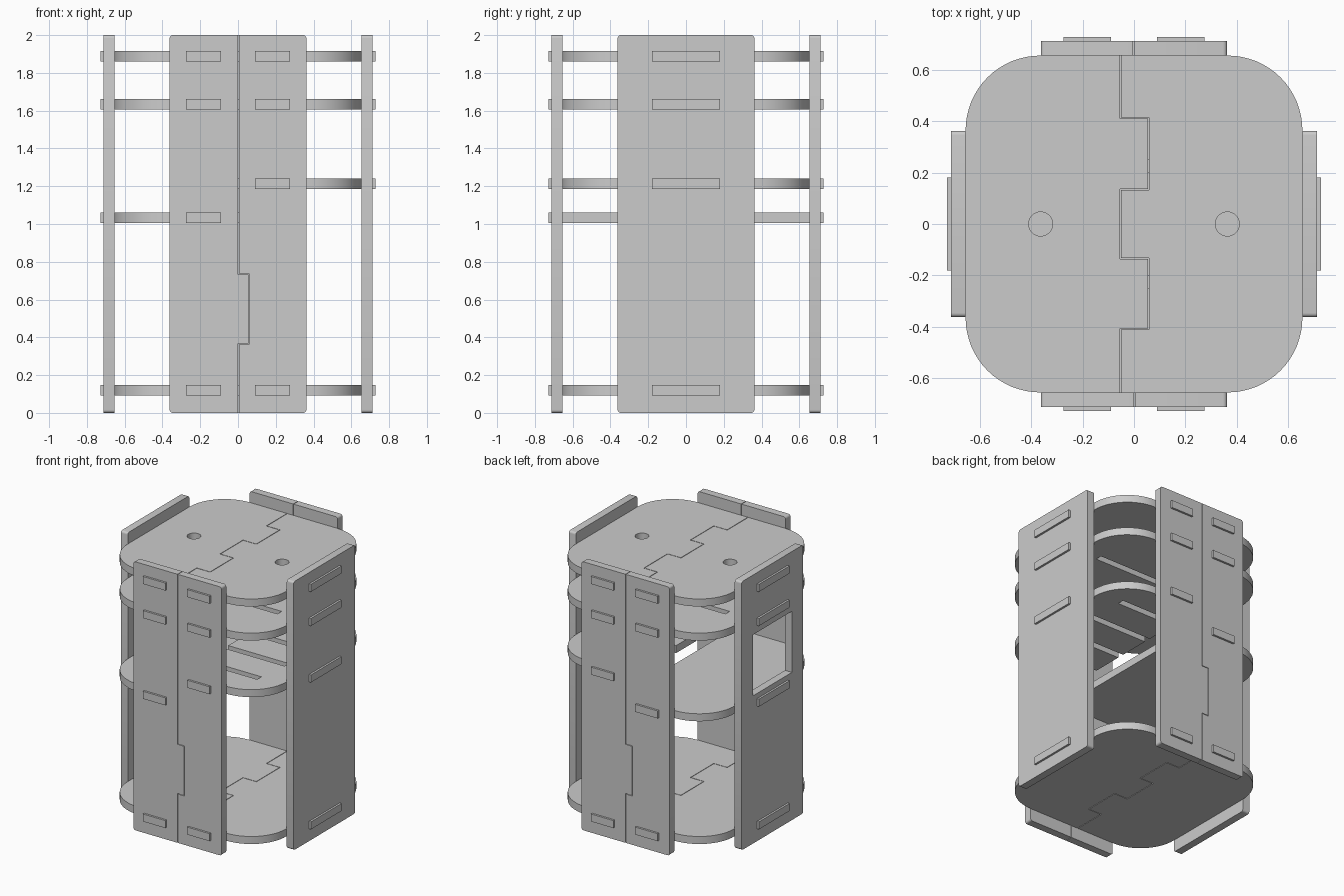
import bpy
from math import sin, cos, pi, radians
from mathutils import Matrix

if "Cube" in bpy.data.objects:
    bpy.data.objects.remove(bpy.data.objects["Cube"])

grey = bpy.data.materials.new("plain grey")
grey.use_nodes = True
grey.diffuse_color = (0.6, 0.6, 0.6, 1)
grey.node_tree.nodes["Principled BSDF"].inputs["Base Color"].default_value = (0.6, 0.6, 0.6, 1)

SIDE, OUT, TAB = 0.655, 0.712, 0.727   # plate edge, panel outer face, tab end
THICK = 0.056
GAP = 0.004                            # joint clearance
JOG = 0.055


def sheet(name, loops, thick, matrix):
    """Flat cut sheet: first loop is the outline, the others are holes."""
    cu = bpy.data.curves.new(name, 'CURVE')
    cu.dimensions, cu.fill_mode, cu.extrude = '2D', 'BOTH', thick / 2
    for loop in loops:
        sp = cu.splines.new('POLY')
        sp.points.add(len(loop) - 1)
        for p, (x, y) in zip(sp.points, loop):
            p.co = (x, y, 0, 1)
        sp.use_cyclic_u = True
    ob = bpy.data.objects.new(name, cu)
    bpy.context.collection.objects.link(ob)
    bpy.ops.object.select_all(action='DESELECT')
    ob.select_set(True)
    bpy.context.view_layer.objects.active = ob
    bpy.ops.object.convert(target='MESH')
    ob = bpy.context.view_layer.objects.active
    bpy.ops.object.mode_set(mode='EDIT')
    bpy.ops.mesh.select_all(action='SELECT')
    bpy.ops.mesh.remove_doubles(threshold=0.0001)
    bpy.ops.mesh.normals_make_consistent(inside=False)
    bpy.ops.object.mode_set(mode='OBJECT')
    ob.data.transform(matrix)
    bpy.ops.object.shade_smooth_by_angle(angle=radians(30))
    ob.data.materials.clear()
    ob.data.materials.append(grey)
    return ob


def arc(cx, cy, r, start, end, n):
    angles = [radians(start + (end - start) * i / n) for i in range(n + 1)]
    return [(cx + r * cos(a), cy + r * sin(a)) for a in angles]


def rect(x0, y0, x1, y1):
    return [(x0, y0), (x1, y0), (x1, y1), (x0, y1)]


def mirror(loop):
    return [(-x, y) for x, y in loop]


def outer_half():
    """+x half of a plate with tabs, from the front edge round to the back."""
    r = 0.29
    c = SIDE - r
    low = [(0.09, -SIDE), (0.09, -TAB), (0.275, -TAB), (0.275, -SIDE)]
    low += arc(c, -c, r, -90, 0, 16) + [(SIDE, -0.18), (TAB, -0.18)]
    return low + [(x, -y) for x, y in reversed(low)]


def zigzag(g):
    """Stepped joint line from back to front, shifted by the clearance g."""
    pts, x = [(-JOG + g, SIDE)], -JOG
    for y in (0.41, 0.137, -0.137, -0.407):
        step = g if x < 0 else -g
        pts += [(x + g, y + step), (-x + g, y + step)]
        x = -x
    return pts + [(-JOG + g, -SIDE)]


def plate(name, loops, z):
    return sheet(name, loops, THICK, Matrix.Translation((0, 0, z)))


# Top and base plates, each of two halves with a stepped joint
for name, z in (("top", 1.888), ("base", 0.119)):
    hole = [arc(0.363, 0, 0.047, 0, 345, 23)] if name == "top" else []
    plate(name + "_plate_left", [outer_half() + zigzag(GAP)] + hole, z)
    plate(name + "_plate_right",
          [mirror(outer_half()) + zigzag(0)] + [mirror(h) for h in hole], z)

# Upper shelf with two long slots
full = outer_half() + mirror(outer_half())[::-1]
slots = [rect(-0.5, y - 0.025, 0.5, y + 0.025) for y in (-0.225, 0.225)]
plate("upper_shelf", [full] + slots, 1.634)

# Left half shelf, slotted like a comb
comb = [(0, SIDE)]
for y, end in ((0.42, 0.47), (0.14, 0.5), (-0.14, 0.5), (-0.42, 0.47)):
    comb += [(0, y + 0.025), (end, y + 0.025), (end, y - 0.025), (0, y - 0.025)]
plate("left_slotted_shelf", [outer_half() + comb + [(0, -SIDE)]], 1.213)

# Right half shelf with a straight inner edge
plate("right_shelf", [mirror(outer_half()) + [(0.06, SIDE), (0.06, -SIDE)]], 1.033)


def panel(name, loops, turn):
    m = (Matrix.Rotation(turn, 4, 'Z') @ Matrix.Translation((0, -(SIDE + OUT) / 2, 0))
         @ Matrix.Rotation(pi / 2, 4, 'X'))
    return sheet(name, loops, OUT - SIDE, m)


# Upright panels: rounded outer corners
W, R, TOP = 0.362, 0.016, 2.0
edge = arc(W - R, R, R, -90, 0, 4) + arc(W - R, TOP - R, R, 0, 90, 4)


def jog_line(g):
    return [(g, TOP), (g, 0.733 + g), (JOG + g, 0.733 + g),
            (JOG + g, 0.367 - g), (g, 0.367 - g), (g, 0)]


# Front and back panels are jointed down the middle
for name, turn in (("front", 0), ("back", pi)):
    panel(name + "_panel_wide_half", [mirror(edge) + jog_line(0)], turn)
    panel(name + "_panel_notched_half", [edge + jog_line(GAP)], turn)

# Side panels; the right one has a window
whole = edge + mirror(edge)[::-1]
panel("left_panel", [whole], pi / 2)
panel("right_panel", [whole, rect(-0.23, 1.1, 0.23, 1.555)], -pi / 2)
